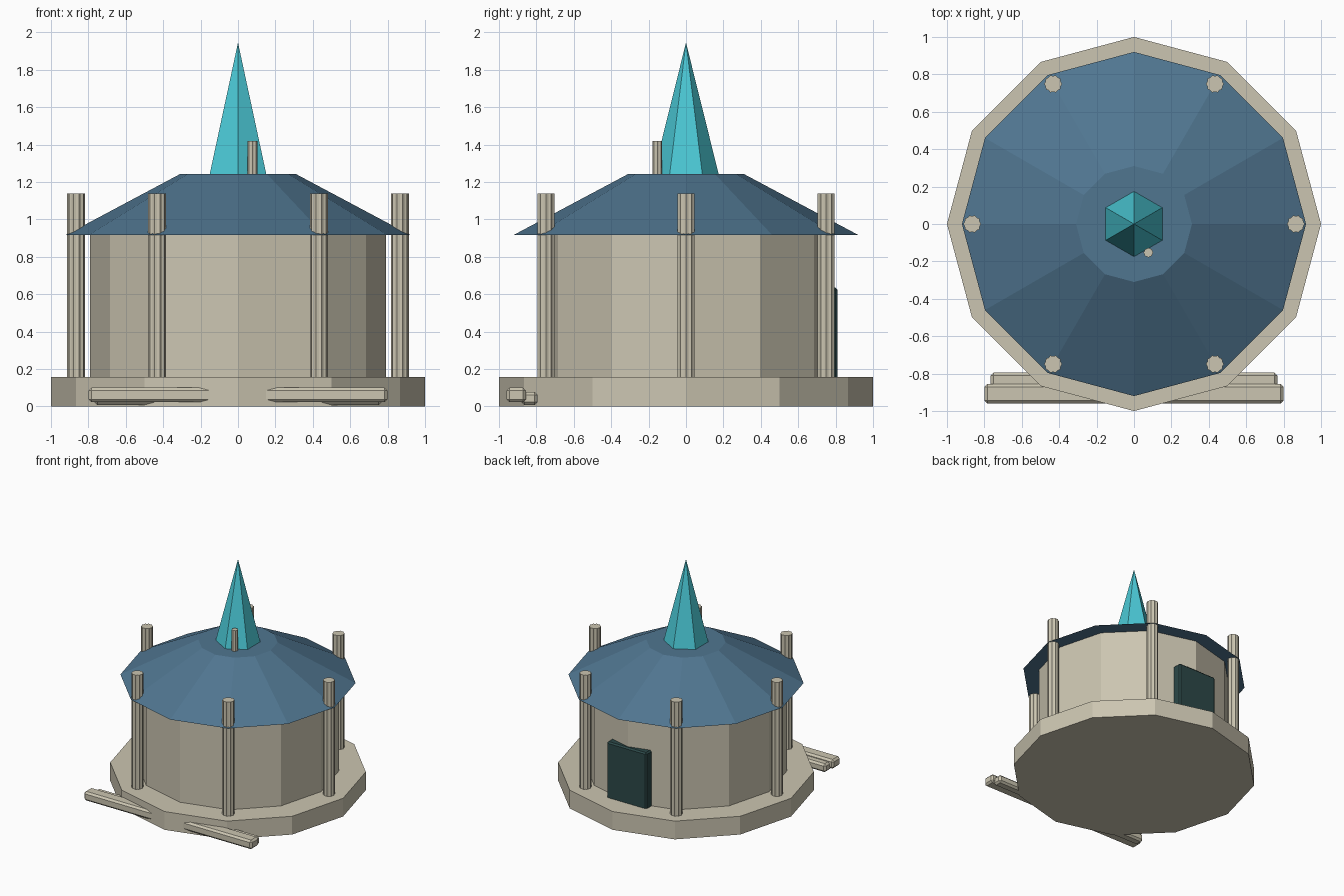
import bpy, bmesh, math

cube = bpy.data.objects.get("Cube")
if cube:
    bpy.data.objects.remove(cube, do_unlink=True)


def material(name, r, g, b):
    m = bpy.data.materials.new(name)
    m.use_nodes = True
    m.diffuse_color = (r, g, b, 1)
    m.node_tree.nodes["Principled BSDF"].inputs["Base Color"].default_value = (r, g, b, 1)
    return m


stone = material("pale stone", 0.60, 0.56, 0.44)
slate = material("slate blue", 0.08, 0.18, 0.28)
glass = material("turquoise", 0.07, 0.58, 0.67)
wood = material("dark teal", 0.025, 0.065, 0.065)


def finish(bm, name, mat):
    bmesh.ops.recalc_face_normals(bm, faces=bm.faces)
    mesh = bpy.data.meshes.new(name)
    bm.to_mesh(mesh)
    bm.free()
    mesh.materials.append(mat)
    ob = bpy.data.objects.new(name, mesh)
    bpy.context.collection.objects.link(ob)
    return ob


def frustum(name, mat, sides, r0, r1, z0, z1, x=0, y=0, turn=0, flute=1):
    """Closed prism or cone; flute < 1 pulls in every second corner."""
    bm = bmesh.new()

    def ring(r, z):
        pts = []
        for i in range(sides):
            a = turn + math.tau * i / sides
            k = r * (flute if i % 2 else 1)
            pts.append(bm.verts.new((x + k * math.cos(a), y + k * math.sin(a), z)))
        return pts

    low = ring(r0, z0)
    high = ring(r1, z1) if r1 else [bm.verts.new((x, y, z1))] * sides
    bm.faces.new(low[::-1])
    if r1:
        bm.faces.new(high)
    for i in range(sides):
        j = (i + 1) % sides
        bm.faces.new([low[i], low[j], high[j], high[i]] if r1 else [low[i], low[j], high[i]])
    return finish(bm, name, mat)


def box(name, mat, x, y0, y1, z0, z1, bevel):
    """Chamfered box spanning -x to x."""
    bm = bmesh.new()
    bmesh.ops.create_cube(bm, size=1)
    for v in bm.verts:
        v.co = (v.co.x * 2 * x, (y0 + y1) / 2 + v.co.y * (y1 - y0),
                (z0 + z1) / 2 + v.co.z * (z1 - z0))
    bmesh.ops.bevel(bm, geom=bm.edges[:], offset=bevel, segments=1,
                    affect='EDGES', profile=0.5)
    return finish(bm, name, mat)


# Main body
frustum("plinth", stone, 12, 1, 1, 0, 0.157)
frustum("round_wall", stone, 12, 0.79, 0.79, 0.15, 0.93)
frustum("roof", slate, 12, 0.92, 0.31, 0.917, 1.242)
frustum("spire", glass, 6, 0.175, 0, 1.24, 1.945, turn=math.pi / 2)

# Fluted pillars around the wall, and a small chimney by the spire
for i in range(6):
    a = math.tau * i / 6
    frustum(f"pillar_{i + 1}", stone, 20, 0.048, 0.048, 0.15, 1.138,
            0.865 * math.cos(a), 0.865 * math.sin(a), flute=0.88)
frustum("chimney", stone, 16, 0.026, 0.026, 1.23, 1.42, 0.077, -0.153, flute=0.88)

# Back door and front steps
box("door", wood, 0.19, 0.70, 0.81, 0.14, 0.635, 0.012)
box("upper_step", stone, 0.80, -0.96, -0.855, 0.022, 0.1, 0.016)
box("lower_step", stone, 0.768, -0.88, -0.795, 0.006, 0.078, 0.016)
